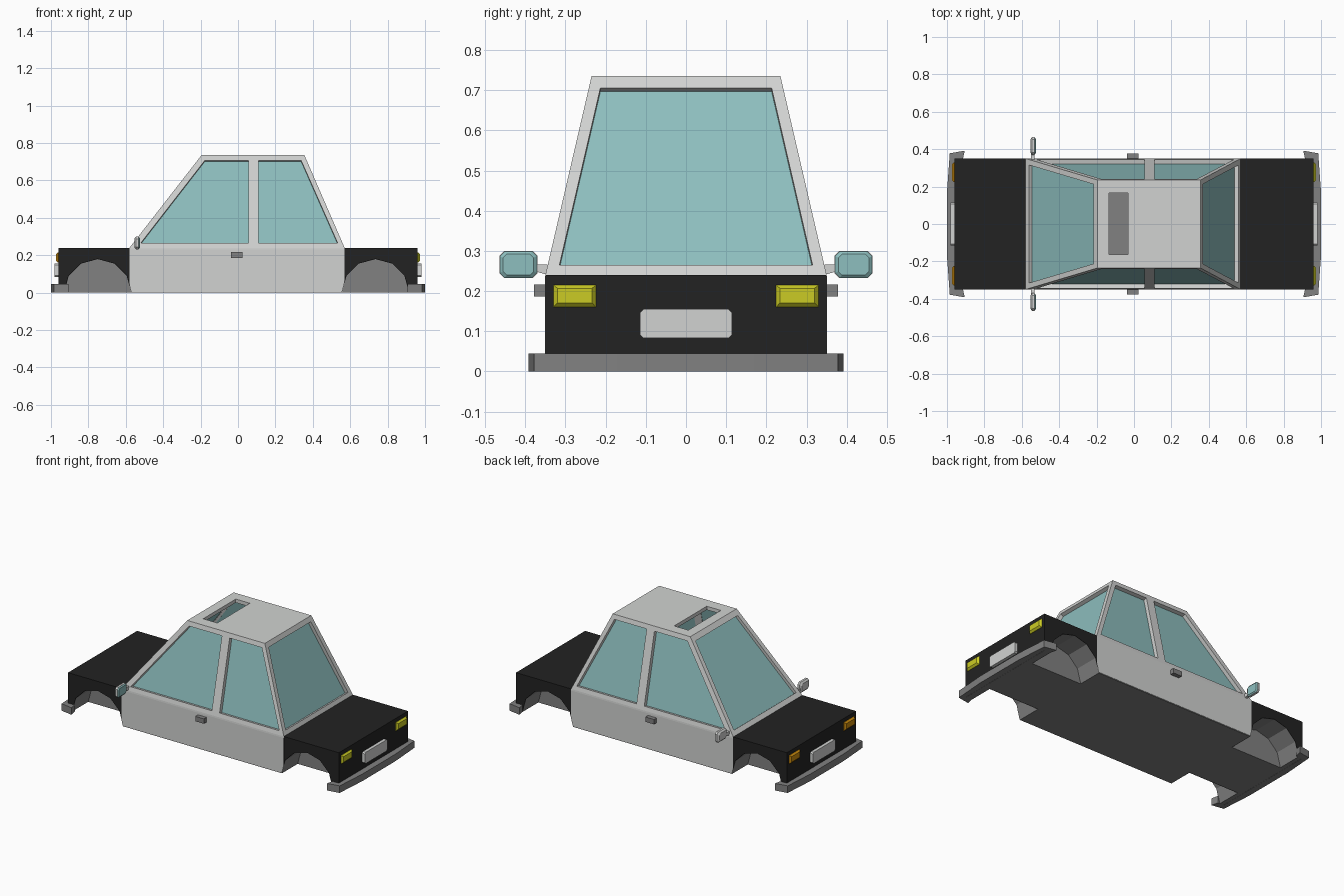
import bpy, bmesh, math
from mathutils import Vector

if "Cube" in bpy.data.objects:
    bpy.data.objects.remove(bpy.data.objects["Cube"])


def material(name, r, g, b):
    m = bpy.data.materials.new(name)
    m.diffuse_color = (r, g, b, 1)
    m.use_nodes = True
    m.node_tree.nodes["Principled BSDF"].inputs["Base Color"].default_value = m.diffuse_color
    return m


PALE = material("pale_grey", 0.64, 0.65, 0.64)
GREY = material("mid_grey", 0.22, 0.22, 0.22)
BLACK = material("black", 0.016, 0.016, 0.016)
TEAL = material("teal_glass", 0.27, 0.52, 0.52)
YELLOW = material("yellow", 0.6, 0.6, 0.018)
ORANGE = material("orange", 0.6, 0.26, 0.004)


def skin(name, rings, mat, start=True, end=True):
    """Join rings of points into a tube with optional end caps."""
    bm = bmesh.new()
    vs = [[bm.verts.new(p) for p in ring] for ring in rings]
    n = len(rings[0])
    for a, b in zip(vs, vs[1:]):
        for i in range(n):
            j = (i + 1) % n
            bm.faces.new((a[i], a[j], b[j], b[i]))
    if start:
        bm.faces.new(vs[0][::-1])
    if end:
        bm.faces.new(vs[-1])
    bmesh.ops.recalc_face_normals(bm, faces=bm.faces)
    me = bpy.data.meshes.new(name)
    bm.to_mesh(me)
    bm.free()
    me.materials.append(mat)
    ob = bpy.data.objects.new(name, me)
    bpy.context.collection.objects.link(ob)
    return ob


def rect(x0, x1, y, z):
    return [(x0, -y, z), (x1, -y, z), (x1, y, z), (x0, y, z)]


def box(name, x0, x1, y0, y1, z0, z1, mat):
    return skin(name, [[(x0, y0, z), (x1, y0, z), (x1, y1, z), (x0, y1, z)] for z in (z0, z1)], mat)


def plate_ring(x, y, z, hy, hz, c):
    """Rectangle with clipped corners, facing along x."""
    pts = [(hy - c, -hz), (hy, -hz + c), (hy, hz - c), (hy - c, hz),
           (c - hy, hz), (-hy, hz - c), (-hy, c - hz), (c - hy, -hz)]
    return [(x, y + a, z + b) for a, b in pts]


def cut(ob, cutters):
    for c in cutters:
        m = ob.modifiers.new("cut", "BOOLEAN")
        m.operation, m.solver, m.object = "DIFFERENCE", "EXACT", c
    dg = bpy.context.evaluated_depsgraph_get()
    me = bpy.data.meshes.new_from_object(ob.evaluated_get(dg))
    ob.modifiers.clear()
    ob.data = me


# Cabin planes, tapering from the belt line to the roof
ZB, ZT = 0.24, 0.735


def cabin_ring(z, d=0.0):
    t = (z - ZB) / (ZT - ZB)
    return rect(-0.58 + 0.385 * t + d, 0.57 - 0.215 * t - d, 0.35 - 0.115 * t - d, z)


def on_side(x, z, s):
    return Vector((x, s * cabin_ring(z)[2][1], z))


def on_end(y, z, s):
    return Vector((cabin_ring(z)[1 if s > 0 else 0][0], y, z))


# Window cutters, square to each sloping panel
ZL, ZH = 0.265, 0.706
windows = []
for s in (-1, 1):
    windows.append([on_side(x, z, s) for x, z in ((-0.52, ZL), (0.055, ZL), (0.055, ZH), (-0.178, ZH))])
    windows.append([on_side(x, z, s) for x, z in ((0.11, ZL), (0.533, ZL), (0.338, ZH), (0.11, ZH))])
    windows.append([on_end(y, z, s) for y, z in ((-0.315, ZL), (0.315, ZL), (0.213, ZH), (-0.213, ZH))])
cutters = []
for q in windows:
    n = (q[1] - q[0]).cross(q[3] - q[0]).normalized() * 0.04
    cutters.append(skin("window_cutter", [[p - n for p in q], [p + n for p in q]], GREY))
cutters.append(box("roof_slot_cutter", -0.133, -0.033, -0.163, 0.167, 0.68, 0.8, GREY))

# Wheel arch cutters and their grey liners
arches = []
for cx in (-0.75, 0.735):
    for s in (-1, 1):
        def arc(r, y, low):
            pts = [(cx + r * math.cos(math.pi * i / 6), s * y, r * math.sin(math.pi * i / 6)) for i in range(7)]
            return [(cx + r, s * y, low)] + pts + [(cx - r, s * y, low)] if low else pts
        arches.append(skin("arch_cutter", [arc(0.18, 0.188, -0.05), arc(0.18, 0.45, -0.05)], GREY))
        liner = skin("wheel_arch", [arc(0.179, 0.19, 0), arc(0.179, 0.349, 0)], GREY, True, False)
        # open the underside of the liner
        bm = bmesh.new()
        bm.from_mesh(liner.data)
        under = [f for f in bm.faces if all(v.co.z < 0.001 for v in f.verts)]
        bmesh.ops.delete(bm, geom=under, context="FACES")
        bm.to_mesh(liner.data)
        bm.free()

# Hollow body shell: doors, window frames and roof
shell = skin("cabin_shell", [rect(-0.58, 0.57, 0.351, 0.004), rect(-0.58, 0.57, 0.351, 0.23), cabin_ring(ZB), cabin_ring(ZT)], PALE)
hollow = skin("hollow_cutter", [rect(-0.553, 0.543, 0.323, -0.1), cabin_ring(ZB, 0.027), cabin_ring(0.712, 0.027)], PALE)
cut(shell, [hollow] + cutters + arches)

# Glass set behind the frames
skin("window_glass", [cabin_ring(0.25, 0.0245), cabin_ring(0.722, 0.0245)], TEAL, False, False)

# Floor, bonnet and boot
floor = box("floor", -0.957, 0.957, -0.349, 0.349, 0, 0.03, GREY)
bonnet = box("bonnet", -0.96, -0.575, -0.35, 0.35, 0.004, 0.24, BLACK)
boot = box("boot", 0.565, 0.96, -0.35, 0.35, 0.004, 0.24, BLACK)
for ob in (floor, bonnet, boot):
    cut(ob, arches)

for c in cutters + arches + [hollow]:
    bpy.data.objects.remove(c)

# Parts at each end
for s, end, lamp in ((-1, "front", ORANGE), (1, "rear", YELLOW)):
    half = [(0.958, 0.346), (0.915, 0.346), (0.905, 0.392), (0.985, 0.378), (1.0, 0.17)]
    outline = half + [(x, -y) for x, y in half[::-1]]
    skin(end + "_bumper", [[(s * x, y, z) for x, y in outline] for z in (0, 0.045)], GREY)
    skin(end + "_plate", [plate_ring(s * x, 0, 0.119, 0.114, 0.036, 0.008) for x in (0.955, 0.98)], PALE)
    for y in (-0.277, 0.277):
        rings = []
        for x, hy, z0, z1 in ((0.955, 0.053, 0.16, 0.215), (0.962, 0.053, 0.16, 0.215), (0.973, 0.043, 0.171, 0.207)):
            rings.append([(s * x, y - hy, z0), (s * x, y + hy, z0), (s * x, y + hy, z1), (s * x, y - hy, z1)])
        skin(end + "_light", rings, lamp)

# Parts on each side
for s in (-1, 1):
    y0, y1 = sorted((s * 0.345, s * 0.378))
    box("door_handle", -0.038, 0.023, y0, y1, 0.186, 0.217, GREY)
    my, mz = s * 0.417, 0.266
    skin("mirror_housing", [plate_ring(-0.554, my, mz, 0.036, 0.024, 0.01),
                            plate_ring(-0.545, my, mz, 0.047, 0.034, 0.012),
                            plate_ring(-0.531, my, mz, 0.047, 0.034, 0.012)], PALE)
    skin("mirror_glass", [plate_ring(-0.531, my, mz, 0.046, 0.033, 0.012),
                          plate_ring(-0.525, my, mz, 0.038, 0.026, 0.009)], TEAL)
    skin("mirror_arm", [[(x, s * y, z + h) for x, h in ((-0.55, -k), (-0.532, -k), (-0.532, k), (-0.55, k))]
                        for y, z, k in ((0.325, 0.25, 0.014), (0.35, 0.254, 0.012), (0.378, 0.258, 0.008))], PALE)
